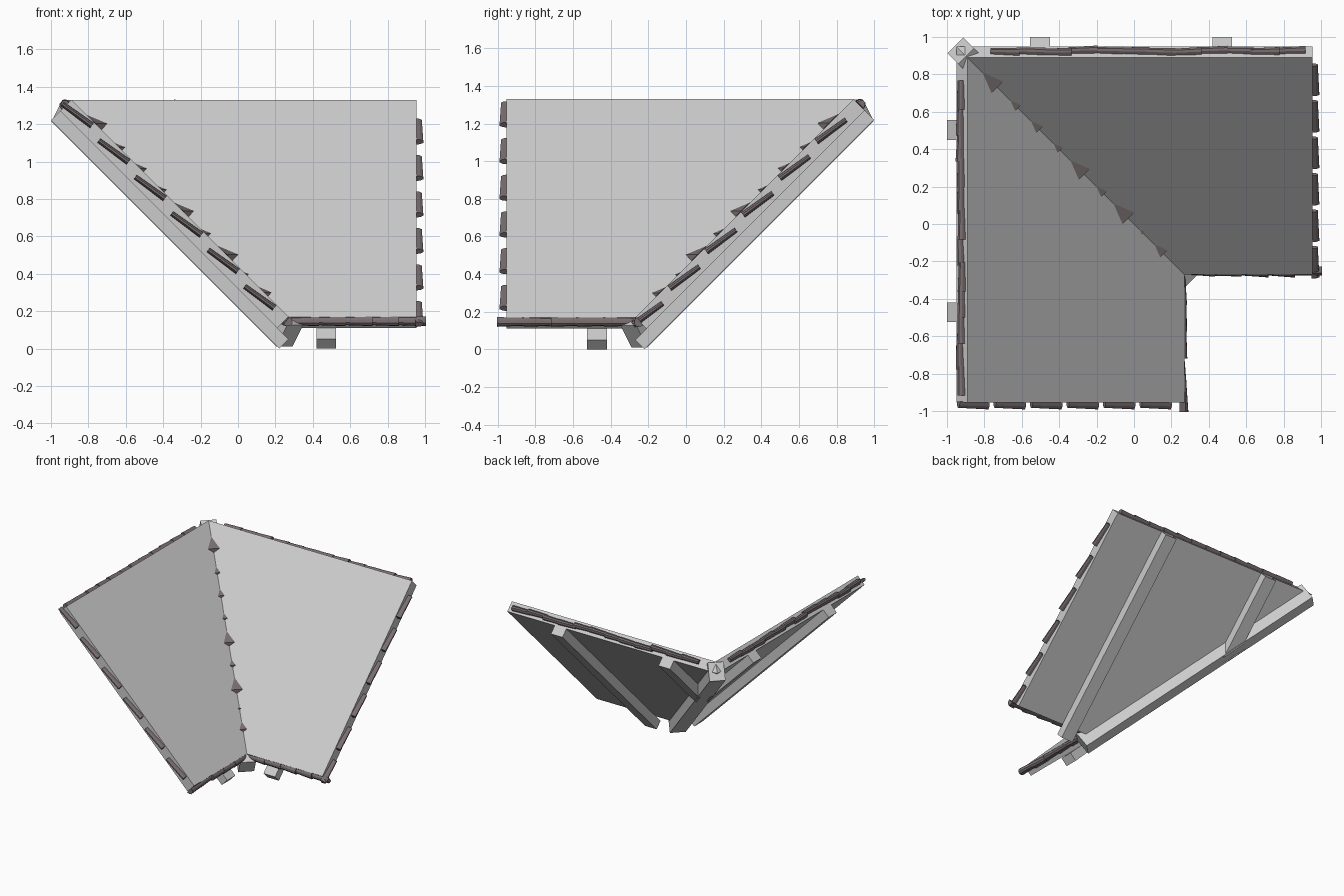
import bpy, bmesh, math, random
from mathutils import Vector

if "Cube" in bpy.data.objects:
    bpy.data.objects.remove(bpy.data.objects["Cube"])

random.seed(4)
RISE = 0.44          # both slopes: z = y + RISE, mirrored about the valley
TILE = bpy.data.materials.new("tile_clay")
TILE.diffuse_color = (0.19, 0.155, 0.16, 1)
TILE.use_nodes = True
TILE.node_tree.nodes["Principled BSDF"].inputs["Base Color"].default_value = TILE.diffuse_color


def flip(p):
    """Reflect a point of the back slope onto the left slope."""
    return Vector((-p[1], -p[0], p[2]))


def make(name, verts, faces, mat=None):
    bm = bmesh.new()
    vs = [bm.verts.new(v) for v in verts]
    for f in faces:
        bm.faces.new([vs[i] for i in f])
    bmesh.ops.recalc_face_normals(bm, faces=bm.faces)
    me = bpy.data.meshes.new(name)
    bm.to_mesh(me)
    bm.free()
    ob = bpy.data.objects.new(name, me)
    bpy.context.collection.objects.link(ob)
    if mat:
        me.materials.append(mat)
    return ob


def loft(name, a, b, mat=None):
    """Closed solid between two matching outlines."""
    n = len(a)
    faces = [list(range(n)), list(range(n, 2 * n))]
    faces += [[i, (i + 1) % n, n + (i + 1) % n, n + i] for i in range(n)]
    return make(name, list(a) + list(b), faces, mat)


def slab(name, plan, top, t, mitre, mirrored):
    """Sloped board from plan points; mitred points stay on the valley."""
    a = [Vector((x, y, y + top)) for x, y in plan]
    b = [p + Vector((-t if i in mitre else 0, t, -t)) for i, p in enumerate(a)]
    if mirrored:
        a, b = [flip(p) for p in a], [flip(p) for p in b]
    return loft(name, a, b)


def tile(name, c, along, out, length, width, rise, mirrored):
    """Tapered half-round tile, wide end towards 'along'."""
    along, out, c = Vector(along).normalized(), Vector(out).normalized(), Vector(c)
    side = along.cross(out)
    rings = []
    for s, k in ((-0.5, 0.8), (0.5, 1.0)):
        ring = []
        for i in range(6):
            a = math.pi * i / 5
            ring.append(c + along * length * s + side * math.cos(a) * width / 2 * k
                        + out * (math.sin(a) * rise * k))
        rings.append([flip(p) for p in ring] if mirrored else ring)
    return loft(name, rings[0], rings[1], TILE)


for m, side in ((False, "back"), (True, "left")):
    # roof panel
    slab(side + "_roof_panel", [(-0.89, 0.89), (0.955, 0.89), (0.955, -0.27), (0.27, -0.27)],
         RISE, 0.06, (0, 3), m)
    # rafters under the panel, the short one stops at the valley beam
    slab(side + "_long_rafter", [(0.42, 0.95), (0.525, 0.95), (0.525, -0.27), (0.42, -0.27)],
         RISE - 0.12, 0.05, (), m)
    slab(side + "_short_rafter", [(-0.555, 0.95), (-0.45, 0.95), (-0.45, 0.46), (-0.555, 0.565)],
         RISE - 0.12, 0.05, (), m)
    # tiles up the outer sloping edge
    a = math.radians(36)
    for i in range(6):
        y = (0.86 if m else 0.772) - 0.195 * i
        tile(side + "_edge_tile", (0.95, y, y + RISE - 0.05), (0, -math.cos(a), -math.sin(a)),
             (1, 0, 0), 0.195, 0.035, 0.043, m)
    # overlapping ridge tiles along the top edge
    for i in range(12):
        j = random.uniform(-0.006, 0.006)
        tile(side + "_ridge_tile", (-0.69 + 0.139 * i, 0.922 + j, 1.3 - j),
             (1, random.uniform(-0.04, 0.04), 0), (0, 1, 1), 0.155, 0.045, 0.03, m)
    # eave tiles along the bottom edge
    for i in range(5):
        j = random.uniform(-0.006, 0.006)
        tile(side + "_eave_tile", (0.355 + 0.143 * i, -0.252 + j, 0.15),
             (1, random.uniform(-0.05, 0.05), 0), (0, -1, -0.8), 0.155, 0.055, 0.035, m)

# valley beam, set square to the valley line
w = Vector((1, 1, 0)).normalized() * 0.06
n = Vector((1, -1, 2)).normalized() * 0.142


def beam_end(p):
    p = Vector(p)
    return [p - w, p + w, p + w + n, p - w + n]


loft("valley_beam", beam_end((-0.955, 0.955, 1.213)), beam_end((0.248, -0.248, 0.01)))

# pointed tile noses showing through the valley
w.normalize()
for x, size in ((-0.81, 0.08), (-0.66, 0.04), (-0.55, 0.045), (-0.43, 0.035), (-0.34, 0.075),
                (-0.2, 0.04), (-0.11, 0.08), (0.03, 0.02), (0.11, 0.05)):
    tip = Vector((x, -x, RISE - x))
    base = tip + Vector((size, -size, -size))
    h = size * 0.55
    up = Vector((0, 0, h * 0.75))
    make("valley_tile", [tip, base, base + w * h + up, base - w * h + up],
         [(0, 1, 2), (0, 2, 3), (0, 3, 1), (1, 3, 2)], TILE)
